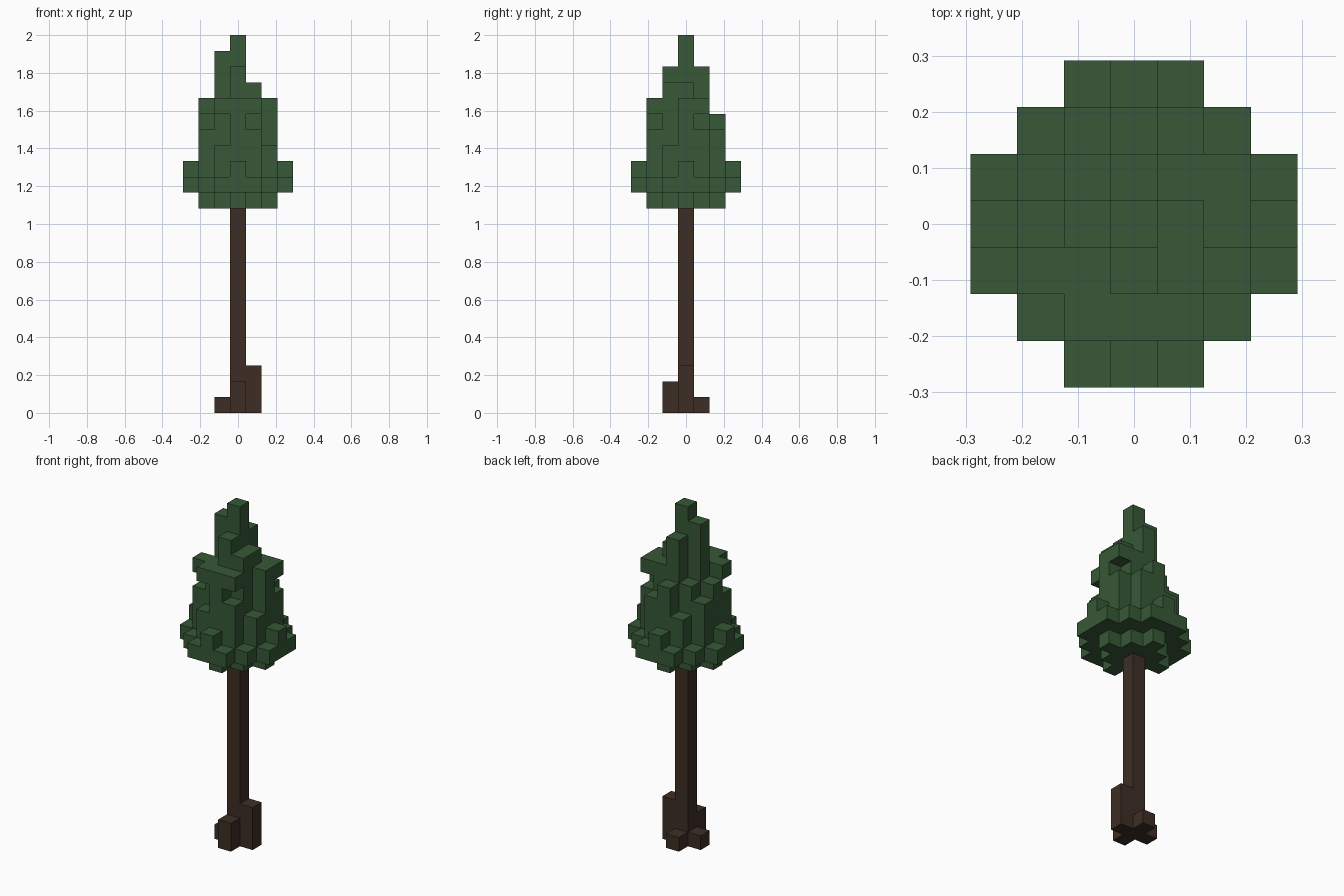
import bpy, bmesh, math

cube = bpy.data.objects.get("Cube")
if cube:
    bpy.data.objects.remove(cube, do_unlink=True)

S = 1 / 12  # edge of one block


def material(name, rgb):
    m = bpy.data.materials.new(name)
    m.use_nodes = True
    m.diffuse_color = (*rgb, 1)
    m.node_tree.nodes["Principled BSDF"].inputs["Base Color"].default_value = (*rgb, 1)
    return m


def disk(r2):
    """Cells whose squared distance from the axis is at most r2."""
    n = range(-3, 4)
    return {(x, y) for x in n for y in n if x * x + y * y <= r2}


def blocks(name, cells, mat, solid):
    """Build the exposed faces of a set of unit blocks, merged where flat."""
    bm = bmesh.new()
    for c in sorted(cells):
        for axis in range(3):
            for side in (-1, 1):
                near = list(c)
                near[axis] += side
                if tuple(near) in solid:
                    continue
                u, v = (axis + 1) % 3, (axis + 2) % 3
                corners = []
                for a, b in ((-1, -1), (1, -1), (1, 1), (-1, 1)):
                    p = [c[0], c[1], c[2] + 0.5]
                    p[axis] += side / 2
                    p[u] += a / 2
                    p[v] += b / 2
                    corners.append(bm.verts.new([k * S for k in p]))
                bm.faces.new(corners if side > 0 else corners[::-1])
    bmesh.ops.remove_doubles(bm, verts=bm.verts, dist=S / 100)
    bmesh.ops.dissolve_limit(bm, angle_limit=math.radians(1),
                             verts=bm.verts, edges=bm.edges)
    me = bpy.data.meshes.new(name)
    bm.to_mesh(me)
    bm.free()
    me.materials.append(mat)
    ob = bpy.data.objects.new(name, me)
    bpy.context.collection.objects.link(ob)
    return ob


# Trunk with four roots of different heights
trunk = {(0, 0, z) for z in range(13)}
for (x, y), height in {(1, 0): 3, (-1, 0): 1, (0, -1): 2, (0, 1): 1}.items():
    trunk |= {(x, y, z) for z in range(height)}

# Foliage layers from the bottom skirt to the tip
core, plus = disk(2), disk(1)
layers = [
    disk(4),
    disk(10),
    disk(5) | {(3, 0), (-3, 0), (0, 3), (0, -3)},
    disk(5),
    disk(5) - {(-1, -2), (2, -1), (-1, 2)},
    disk(4),
    (core - {(-1, 1)}) | {(-2, -1), (-1, -2), (0, -2), (1, -2), (2, 0), (2, 1)},
    plus | {(1, -1)},
    plus - {(1, 0)},
    {(0, 0), (-1, 0)},
    {(0, 0)},
]
leaves = {(x, y, 13 + i) for i, layer in enumerate(layers) for x, y in layer}

solid = trunk | leaves
blocks("trunk", trunk, material("dark bark brown", (0.048, 0.027, 0.018)), solid)
blocks("foliage", leaves, material("pine green", (0.038, 0.098, 0.038)), solid)
